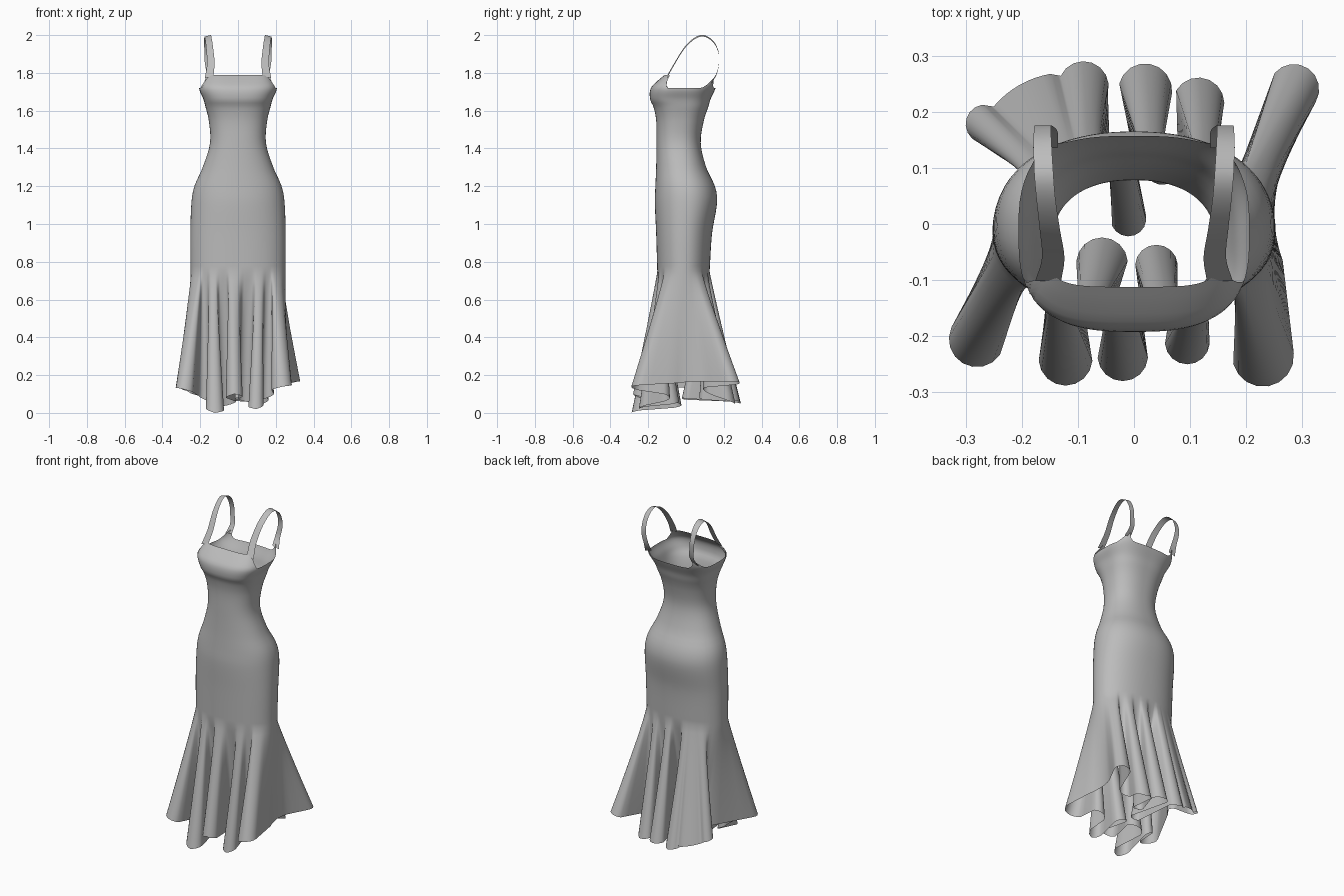
import bpy
import bmesh
from math import sin, cos, radians, degrees, copysign, exp
from mathutils import Vector

if "Cube" in bpy.data.objects:
    bpy.data.objects.remove(bpy.data.objects["Cube"])

# Single cloth colour
cloth = bpy.data.materials.new("grey cloth")
cloth.use_nodes = True
cloth.diffuse_color = (0.5, 0.5, 0.5, 1)
bsdf = next(n for n in cloth.node_tree.nodes if n.type == "BSDF_PRINCIPLED")
bsdf.inputs["Base Color"].default_value = cloth.diffuse_color
bsdf.inputs["Roughness"].default_value = 0.8


def loft(name, rows, closed):
    """Skin a list of equally long point rows into one smooth sheet."""
    bm = bmesh.new()
    grid = [[bm.verts.new(p) for p in row] for row in rows]
    count = len(rows[0])
    for low, high in zip(grid, grid[1:]):
        for i in range(count if closed else count - 1):
            j = (i + 1) % count
            bm.faces.new((low[i], low[j], high[j], high[i]))
    mesh = bpy.data.meshes.new(name)
    bm.to_mesh(mesh)
    bm.free()
    mesh.materials.append(cloth)
    mesh.polygons.foreach_set("use_smooth", [True] * len(mesh.polygons))
    obj = bpy.data.objects.new(name, mesh)
    bpy.context.scene.collection.objects.link(obj)


def smooth_sample(table, z):
    """Cubic interpolation of table rows keyed by their first value."""
    last = len(table) - 1
    z = min(max(z, table[0][0]), table[last][0])
    i = 0
    while i < last - 1 and z > table[i + 1][0]:
        i += 1
    a, b = table[i], table[i + 1]
    before, after = table[max(i - 1, 0)], table[min(i + 2, last)]
    span = b[0] - a[0]
    t = (z - a[0]) / span
    result = []
    for k in range(1, len(a)):
        m0 = (b[k] - before[k]) / (b[0] - before[0]) * span
        m1 = (after[k] - a[k]) / (after[0] - a[0]) * span
        result.append((2*t**3 - 3*t**2 + 1) * a[k] + (t**3 - 2*t**2 + t) * m0
                      + (3*t**2 - 2*t**3) * b[k] + (t**3 - t**2) * m1)
    return result


# Body sections: height, half width, front y, back y, squareness
BODY = [
    (.75, .251, -.152, .125, 2.2),
    (.95, .252, -.158, .138, 2.2),
    (1.12, .246, -.165, .165, 2.2),
    (1.2, .231, -.162, .153, 2.2),
    (1.3, .187, -.158, .107, 2.2),
    (1.43, .148, -.156, .078, 2.3),
    (1.55, .155, -.158, .095, 2.4),
    (1.62, .172, -.172, .118, 2.6),
    (1.66, .183, -.19, .13, 2.8),
    (1.72, .206, -.186, .157, 3),
    (1.76, .187, -.148, .167, 3.7),
    (1.79, .168, -.112, .175, 4.5),
]


def body_point(angle, z):
    half, front, back, square = smooth_sample(BODY, z)
    c, s = cos(angle), sin(angle)
    x = half * copysign(abs(c) ** (2 / square), c)
    y = (front + back) / 2 + (back - front) / 2 * copysign(abs(s) ** (2 / square), s)
    return Vector((x, y, z))


def neckline(angle):
    """High straight front, low sides, small peaks under the back straps."""
    from_front = abs((degrees(angle) + 90 + 180) % 360 - 180)
    t = min(max((from_front - 50) / 22, 0), 1)
    front_rise = .07 * (1 - t * t * (3 - 2 * t))
    return 1.72 + front_rise + .05 * exp(-((from_front - 135) / 11) ** 2)


# Hem folds, counter-clockwise:
# x, y, radius (negative folds inward), direction, height, angle on the body
FOLDS = [
    (.5, .02, -.25, 180, .165, 3),
    (.285, .24, .045, 55, .165, 38),
    (.165, .12, -.03, 240, .12, 50),
    (.115, .215, .046, 65, .05, 60),
    (.05, .1, -.03, 260, .08, 74),
    (.02, .238, .048, 80, .06, 84),
    (-.01, .01, -.032, 290, .08, 94),
    (-.09, .245, .045, 70, .05, 107),
    (-.12, .1, .17, 120, .09, 117),
    (-.265, .178, .035, 185, .13, 133),
    (-.2, .1, -.035, 10, .14, 146),
    (-.28, -.205, .05, 240, .13, 216),
    (-.18, -.1, -.03, 80, .07, 228),
    (-.122, -.24, .048, 270, 0, 239),
    (-.057, -.07, -.046, 90, .04, 254),
    (-.02, -.235, .045, 270, .1, 264),
    (.04, -.075, -.038, 90, .06, 281),
    (.095, -.21, .04, 270, .02, 295),
    (.155, -.12, -.035, 90, .08, 308),
    (.23, -.235, .055, 280, .14, 318),
]
ARC, JOIN = 9, 3
STEP = ARC + JOIN


def fold_arc(x, y, radius, direction):
    """Tight folds turn almost half a circle, wide panels only bend a little."""
    turn = copysign(20 if abs(radius) > .1 else 85, radius)
    angles = [radians(direction + turn * (2 * k / (ARC - 1) - 1)) for k in range(ARC)]
    return [Vector((x + abs(radius) * cos(a), y + abs(radius) * sin(a))) for a in angles]


# Follow the folds, pairing each hem point with an angle on the body
hem, angles = [], []
for i, fold in enumerate(FOLDS):
    previous, following = FOLDS[i - 1], FOLDS[(i + 1) % len(FOLDS)]
    arc, next_arc = fold_arc(*fold[:4]), fold_arc(*following[:4])
    points = arc + [arc[-1].lerp(next_arc[0], (k + 1) / (JOIN + 1)) for k in range(JOIN)]
    for k, p in enumerate(points):
        t = (k - ARC // 2) / STEP
        other = following if t > 0 else previous
        turn = (other[5] - fold[5] + 180) % 360 - 180
        height = fold[4] + (other[4] - fold[4]) * abs(t)
        hem.append(Vector((p.x, p.y, height)))
        angles.append(radians(fold[5] + turn * abs(t)))

# Gathered skirt rows from the hem up, then the fitted body to the neckline
SKIRT_TOP, BUST = .75, 1.6
SKIRT_ROWS, BODY_ROWS, BUST_ROWS = 16, 30, 14
rows = []
for r in range(SKIRT_ROWS):
    t = 1 - r / SKIRT_ROWS
    row = []
    for a, h in zip(angles, hem):
        top = body_point(a, SKIRT_TOP)
        p = top.lerp(h, t ** 1.05)
        p.z = top.z + (h.z - top.z) * t
        row.append(p)
    rows.append(row)
for r in range(BODY_ROWS):
    z = SKIRT_TOP + (BUST - SKIRT_TOP) * r / BODY_ROWS
    rows.append([body_point(a, z) for a in angles])
for r in range(BUST_ROWS + 1):
    t = r / BUST_ROWS
    rows.append([body_point(a, BUST + (neckline(a) - BUST) * t) for a in angles])
loft("dress", rows, True)

# Shoulder straps from neckline to neckline: x, y, z and half width
front_anchor = body_point(radians(-42), 1.777)
back_anchor = body_point(radians(45), 1.75)
STRAP = [
    (*front_anchor, .023), (.144, -.06, 1.85, .02), (.15, -.01, 1.93, .018),
    (.157, .045, 1.982, .017), (.161, .095, 1.996, .017), (.163, .145, 1.965, .016),
    (.163, .172, 1.91, .015), (.161, .175, 1.86, .015), (.152, .164, 1.8, .016),
    (*back_anchor, .022),
]
TILT = .25
keyed = [(float(i), *p) for i, p in enumerate(STRAP)]
for side, name in ((1, "left_strap"), (-1, "right_strap")):
    rows = []
    for k in range(4 * (len(STRAP) - 1) + 1):
        x, y, z, half = smooth_sample(keyed, k / 4)
        rows.append([(side * (x + half * u), y, z - TILT * half * u)
                     for u in (-side, 0, side)])
    loft(name, rows, False)
